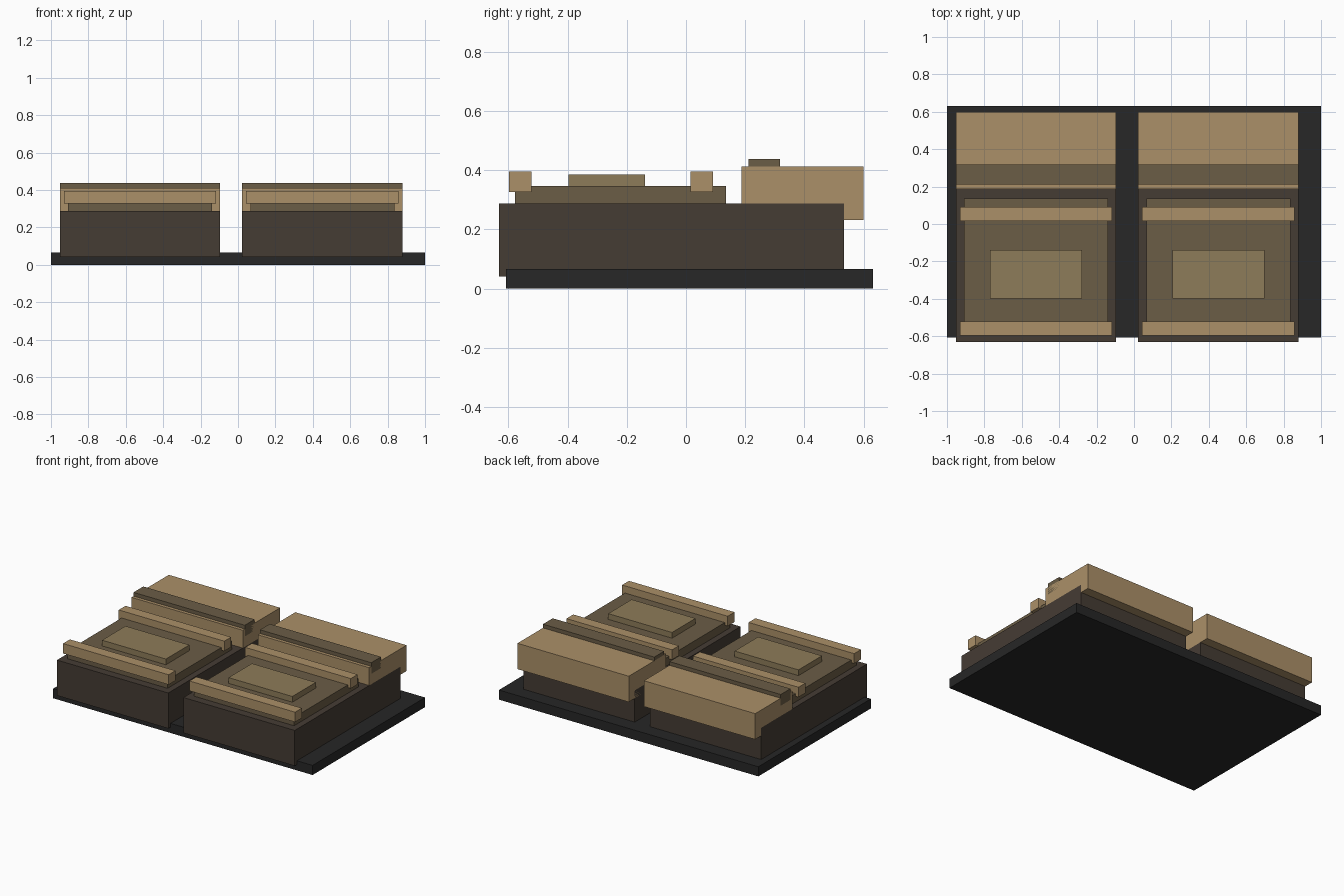
import bpy, bmesh

if "Cube" in bpy.data.objects:
    bpy.data.objects.remove(bpy.data.objects["Cube"])


def material(name, rgb):
    m = bpy.data.materials.new(name)
    m.diffuse_color = (*rgb, 1)
    m.use_nodes = True
    m.node_tree.nodes["Principled BSDF"].inputs["Base Color"].default_value = m.diffuse_color
    return m


BLACK = material("black", (0.02, 0.02, 0.02))
DARK = material("dark_brown", (0.06, 0.045, 0.034))
BROWN = material("brown", (0.147, 0.109, 0.061))
OLIVE = material("olive_tan", (0.27, 0.20, 0.10))
TAN = material("tan", (0.41, 0.28, 0.14))


def box(name, x, y, z, mat):
    """Axis-aligned box from (min, max) ranges."""
    bm = bmesh.new()
    bmesh.ops.create_cube(bm, size=1)
    for v in bm.verts:
        v.co = [(r[1] - r[0]) * c for r, c in zip((x, y, z), v.co)]
    mesh = bpy.data.meshes.new(name)
    bm.to_mesh(mesh)
    bm.free()
    mesh.materials.append(mat)
    ob = bpy.data.objects.new(name, mesh)
    ob.location = [(r[0] + r[1]) / 2 for r in (x, y, z)]
    bpy.context.collection.objects.link(ob)


# Base slab
box("base_slab", (-1, 1), (-0.607, 0.632), (0, 0.067), BLACK)

# Two identical seats, placed by centre x: (name, half width, y, z, material)
PARTS = [
    ("seat_body", 0.429, (-0.632, 0.533), (0.041, 0.288), DARK),
    ("seat_cushion", 0.385, (-0.577, 0.135), (0.28, 0.346), BROWN),
    ("cushion_pad", 0.246, (-0.397, -0.139), (0.34, 0.386), OLIVE),
    ("front_roll", 0.407, (-0.597, -0.522), (0.327, 0.396), TAN),
    ("rear_roll", 0.407, (0.016, 0.091), (0.327, 0.396), TAN),
    ("backrest", 0.429, (0.188, 0.599), (0.232, 0.412), TAN),
    ("backrest_strip", 0.429, (0.211, 0.318), (0.36, 0.438), BROWN),
]
for side, cx in (("left", -0.524), ("right", 0.451)):
    for name, half, y, z, mat in PARTS:
        box(f"{side}_{name}", (cx - half, cx + half), y, z, mat)
